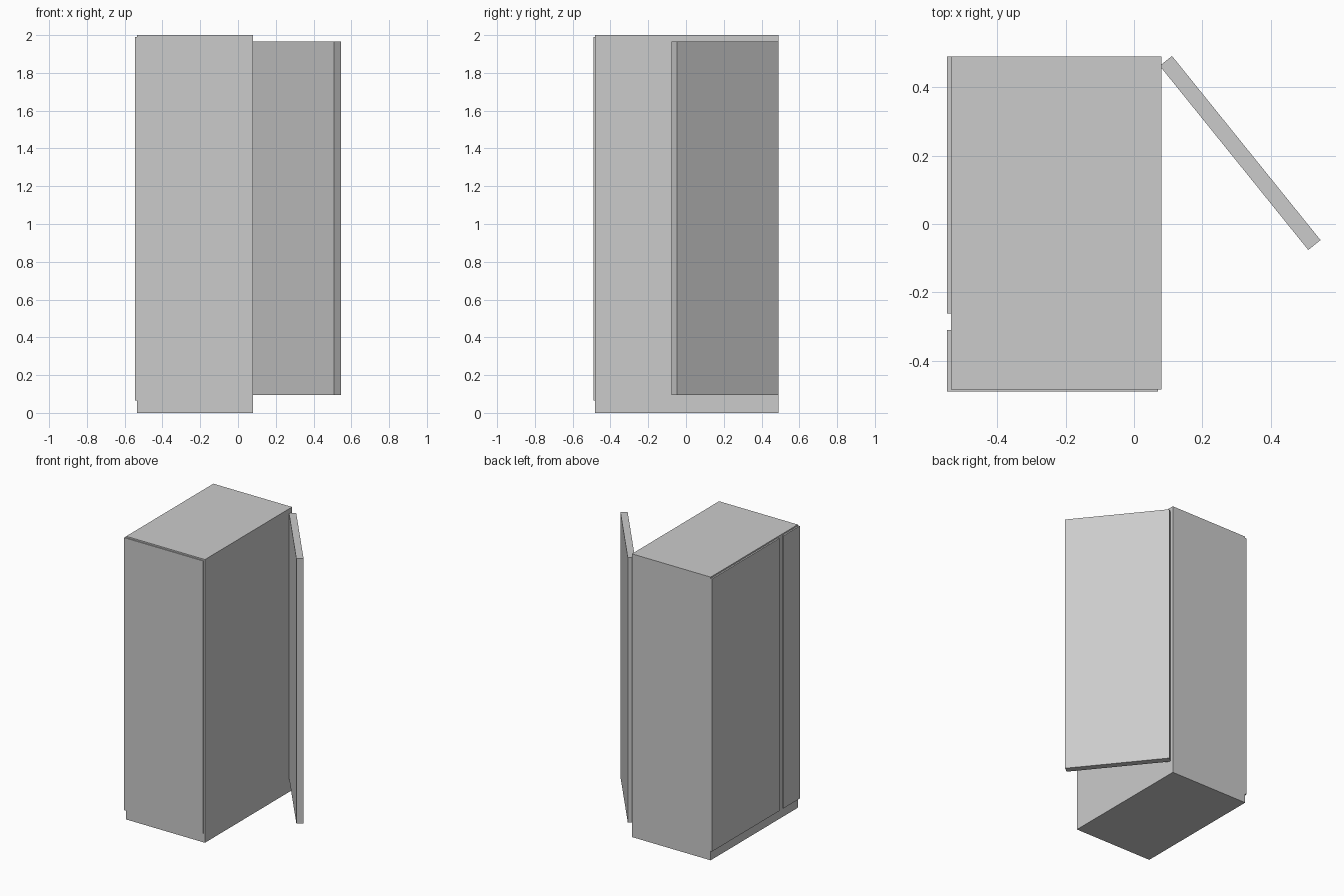
import bpy
from math import atan2
from mathutils import Vector

if "Cube" in bpy.data.objects:
    bpy.data.objects.remove(bpy.data.objects["Cube"])


def box(name, lo, hi):
    """Axis-aligned box between two corners."""
    lo, hi = Vector(lo), Vector(hi)
    bpy.ops.mesh.primitive_cube_add(size=1, location=(lo + hi) / 2)
    ob = bpy.context.object
    ob.name = name
    ob.scale = hi - lo
    return ob


# Main cabinet body
LEFT, RIGHT, FRONT, BACK = -0.535, 0.08, -0.483, 0.489
box("cabinet_body", (LEFT, FRONT, 0), (RIGHT, BACK, 2.0))

# Thin cladding panels, raised above the plinth
Z0, Z1 = 0.065, 1.99
box("front_panel", (LEFT, -0.49, Z0), (0.07, FRONT, Z1))
box("side_panel_narrow", (-0.546, -0.49, Z0), (LEFT, -0.31, Z1))
box("side_panel_wide", (-0.546, -0.262, Z0), (LEFT, BACK, Z1))

# Open door, swung out from the rear right corner
hinge, tip = Vector((0.111, 0.491, 0)), Vector((0.545, -0.047, 0))
along = tip - hinge
inward = Vector((along.y, -along.x, 0)).normalized()
thick = 0.046
door = box("open_door", (0, 0, 0), (along.length, thick, 1.87))
door.location = (hinge + tip) / 2 + inward * thick / 2 + Vector((0, 0, 1.03))
door.rotation_euler.z = atan2(along.y, along.x)
